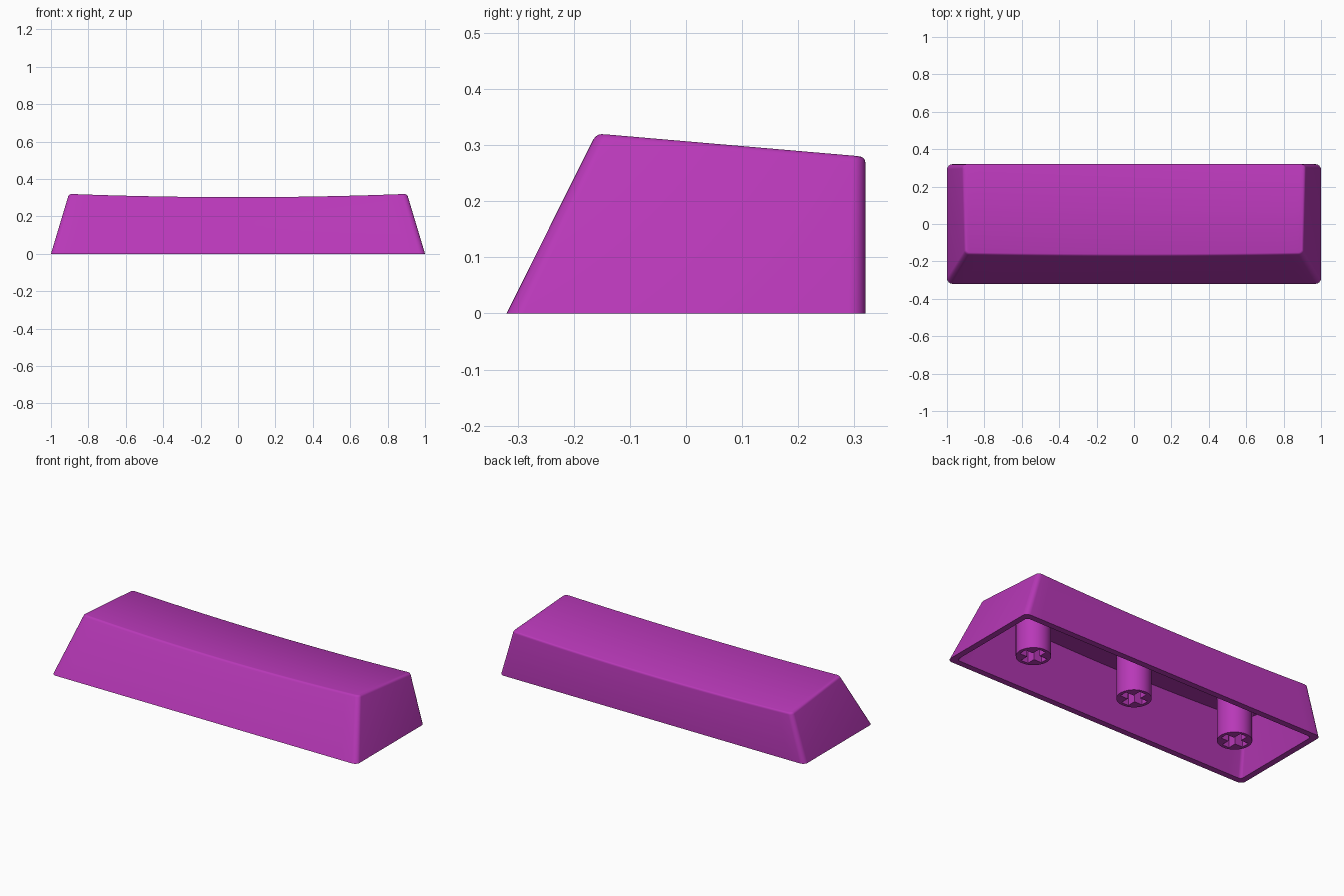
import bpy, bmesh, math
from math import cos, sin, pi

if "Cube" in bpy.data.objects:
    bpy.data.objects.remove(bpy.data.objects["Cube"], do_unlink=True)

HALF_X, HALF_Y, CORNER = 1.0, 0.32, 0.03
WALL, ROOF = 0.036, 0.05

magenta = bpy.data.materials.new("magenta plastic")
magenta.use_nodes = True
colour = (0.48, 0.04, 0.48, 1)
magenta.diffuse_color = colour
magenta.node_tree.nodes["Principled BSDF"].inputs["Base Color"].default_value = colour


def finish(bm, name):
    bmesh.ops.recalc_face_normals(bm, faces=bm.faces)
    mesh = bpy.data.meshes.new(name)
    bm.to_mesh(mesh)
    bm.free()
    mesh.materials.append(magenta)
    obj = bpy.data.objects.new(name, mesh)
    bpy.context.collection.objects.link(obj)
    bpy.ops.object.select_all(action='DESELECT')
    obj.select_set(True)
    bpy.context.view_layer.objects.active = obj
    bpy.ops.object.shade_smooth_by_angle(angle=math.radians(35))
    return obj


def top_height(x, y):
    # Dished along the length, sloping down to the back
    return 0.289 + 0.018 * (x / 0.9) ** 2 - 0.087 * y


def taper(x, y, z):
    # Ends and front lean inwards, back stays upright
    return x * (1 - 0.3 * z), HALF_Y - (HALF_Y - y) * (1 - 0.78 * z)


def outline(inset):
    # Rounded rectangle: front row left to right, then back row right to left
    r = max(CORNER - inset, 0.018)
    cx, cy = HALF_X - inset - r, HALF_Y - inset - r
    arc = [pi / 2 * i / 6 for i in range(7)]
    front = [(-cx - r * cos(a), -cy - r * sin(a)) for a in arc]
    front += [(cx * (2 * i / 28 - 1), -cy - r) for i in range(1, 28)]
    front += [(cx + r * sin(a), -cy - r * cos(a)) for a in arc]
    return front + [(x, -y) for x, y in reversed(front)]


def ring(bm, inset, drop=None):
    # Ring on the ground, or a given distance below the top surface
    verts = []
    for x0, y0 in outline(inset):
        x, y, z = x0, y0, 0.0
        if drop is not None:
            for _ in range(12):
                z = top_height(x, y) - drop
                x, y = taper(x0, y0, z)
        verts.append(bm.verts.new((x, y, z)))
    return verts


def bridge(bm, a, b):
    n = len(a)
    for i in range(n):
        j = (i + 1) % n
        bm.faces.new((a[i], a[j], b[j], b[i]))


def cap(bm, loop):
    n = len(loop)
    for i in range(n // 2 - 1):
        bm.faces.new((loop[i], loop[i + 1], loop[n - 2 - i], loop[n - 1 - i]))


# Hollow shell: ceiling, inner walls, bottom rim, outer walls, soft top edge
bm = bmesh.new()
rings = [ring(bm, WALL, ROOF), ring(bm, WALL), ring(bm, 0), ring(bm, 0, 0.011),
         ring(bm, 0.0015, 0.0055), ring(bm, 0.0055, 0.0015), ring(bm, 0.011, 0)]
for a, b in zip(rings, rings[1:]):
    bridge(bm, a, b)
cap(bm, rings[0])
cap(bm, rings[-1])
finish(bm, "keycap_shell")


# Round stems with a cross-shaped socket
def stem(name, x, radius=0.092, arm=0.073, half=0.023, top=0.262, depth=0.15):
    bm = bmesh.new()
    circle = [(radius * cos(2 * pi * i / 40), radius * sin(2 * pi * i / 40)) for i in range(40)]
    cross = []
    for q in range(4):
        c, s = round(cos(q * pi / 2)), round(sin(q * pi / 2))
        for px, py in ((arm, -half), (arm, half), (half, half)):
            cross.append((px * c - py * s, px * s + py * c))
    edges = []
    for points, height in ((circle, top), (cross, depth)):
        low = [bm.verts.new((x + px, py, 0)) for px, py in points]
        high = [bm.verts.new((x + px, py, height)) for px, py in points]
        bridge(bm, low, high)
        bm.faces.new(high)
        edges += [bm.edges.get((low[i - 1], low[i])) for i in range(len(low))]
    bmesh.ops.triangle_fill(bm, edges=edges, use_beauty=True)
    finish(bm, name)


for name, x in (("right_stem", -0.683), ("middle_stem", 0), ("left_stem", 0.683)):
    stem(name, x)
